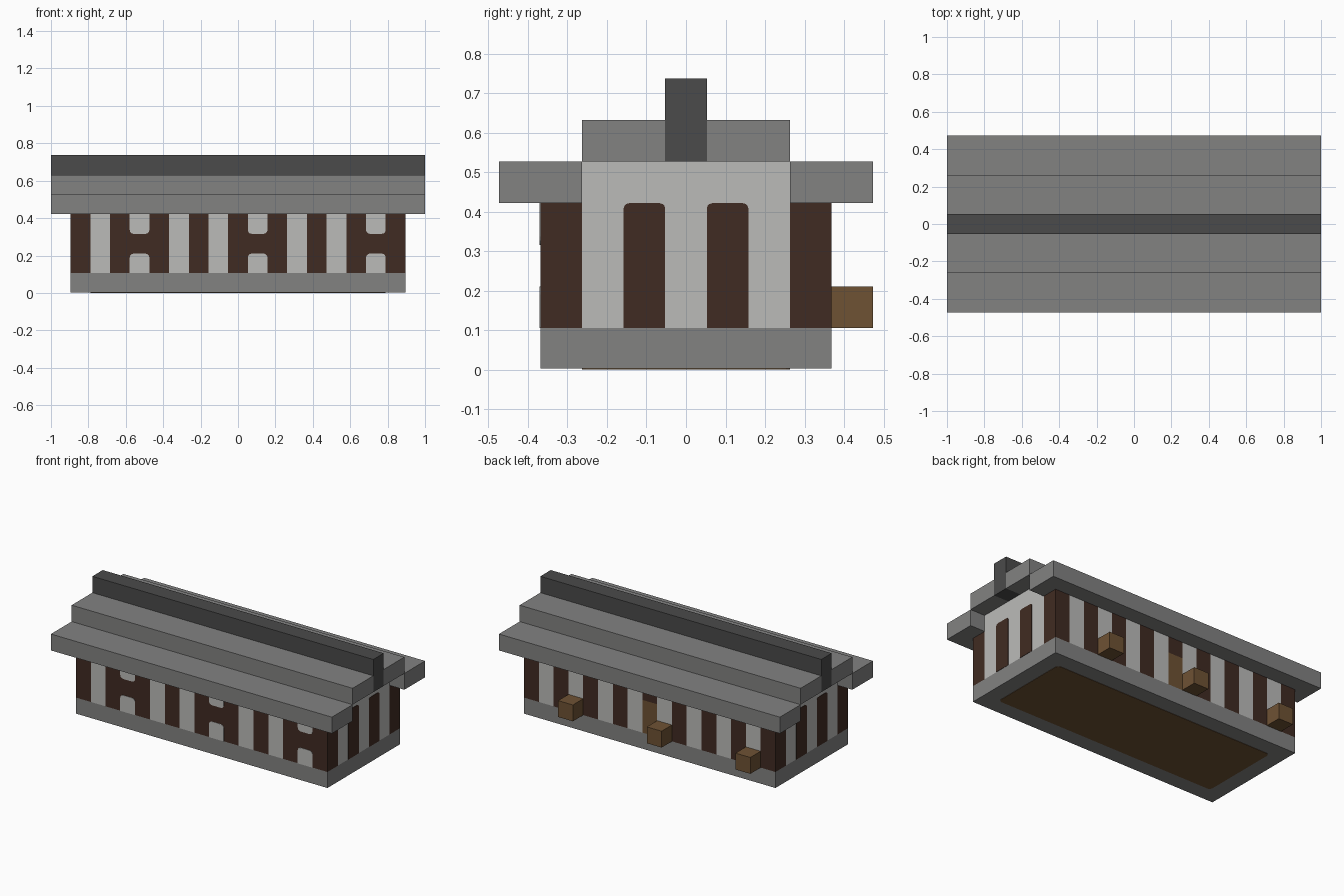
import bpy
import bmesh
from math import sin, cos, pi
from mathutils import Vector, Matrix

if "Cube" in bpy.data.objects:
    bpy.data.objects.remove(bpy.data.objects["Cube"], do_unlink=True)

U = 2 / 19        # side of one building block
PROUD = 0.02      # thickness of painted plates, in blocks


def material(name, rgb):
    mat = bpy.data.materials.new(name)
    mat.use_nodes = True
    mat.diffuse_color = (*rgb, 1)
    mat.node_tree.nodes["Principled BSDF"].inputs["Base Color"].default_value = (*rgb, 1)
    return mat


STONE = material("grey stone", (0.223, 0.223, 0.221))
SLATE = material("dark slate", (0.069, 0.069, 0.069))
PLASTER = material("pale plaster", (0.497, 0.497, 0.485))
TIMBER = material("dark timber", (0.051, 0.024, 0.016))
PLANK = material("plank wood", (0.156, 0.084, 0.034))


def finish(name, bm, mat):
    bmesh.ops.recalc_face_normals(bm, faces=bm.faces)
    bmesh.ops.scale(bm, vec=(U, U, U), verts=bm.verts)
    mesh = bpy.data.meshes.new(name)
    bm.to_mesh(mesh)
    bm.free()
    mesh.materials.append(mat)
    obj = bpy.data.objects.new(name, mesh)
    bpy.context.collection.objects.link(obj)
    return obj


def boxes(name, mat, spans):
    """One object of boxes, each given by its low and high corner in blocks."""
    bm = bmesh.new()
    for low, high in spans:
        low, high = Vector(low), Vector(high)
        place = Matrix.Translation((low + high) / 2) @ Matrix.Diagonal((*(high - low), 1))
        bmesh.ops.create_cube(bm, size=1, matrix=place)
    return finish(name, bm, mat)


def plate(name, mat, origin, right, up, size, rounded, radius):
    """Thin panel; rounded picks which of the (bottom, top) corners are rounded."""
    origin, right, up = Vector(origin), Vector(right), Vector(up)
    w, h = size
    corners = [(w, h, 0), (0, h, 1), (0, 0, 2), (w, 0, 3)]
    points = []
    for cx, cy, quarter in corners:
        r = radius if rounded[1 if cy else 0] else 0
        mx = cx - r if cx else r
        my = cy - r if cy else r
        for step in range(4 if r else 1):
            a = (quarter + step / 3) * pi / 2
            points.append((mx + r * cos(a), my + r * sin(a)))
    bm = bmesh.new()
    face = bm.faces.new([bm.verts.new(origin + right * x + up * y) for x, y in points])
    grown = bmesh.ops.extrude_face_region(bm, geom=[face])
    verts = [v for v in grown["geom"] if isinstance(v, bmesh.types.BMVert)]
    bmesh.ops.translate(bm, verts=verts, vec=right.cross(up) * PROUD)
    return finish(name, bm, mat)


# Stone foundation with a plank floor showing underneath
boxes("foundation", STONE, [((-8.5, -3.5, PROUD), (8.5, 3.5, 1))])
plate("floor_underside", PLANK, (-7.5, 2.5, PROUD), (1, 0, 0), (0, -1, 0),
      (15, 5), (True, True), 0.2)

# Long walls: alternating timber posts and plaster infill
windows = (3, 9, 15)
door = 8
posts, infill = [], []
for side in (-1, 1):
    y0, y1 = sorted((side * 2.5, side * 3.5))
    for i in range(17):
        x = i - 8.5
        is_post = i % 2 == 0 or (side < 0 and i in windows)
        bottom = 3 if side > 0 and i == door else 1
        (posts if is_post else infill).append(((x, y0, bottom), (x + 1, y1, 4)))
boxes("timber_posts", TIMBER, posts)
boxes("plaster_infill", PLASTER, infill)

# Window openings in front: pale panes above and below a timber rail
for n, i in enumerate(windows):
    for part, z, rounded in (("lower", 1, (False, True)), ("upper", 3, (True, False))):
        plate(f"window_{part}_{n + 1}", PLASTER, (i - 8.5, -3.5, z),
              (1, 0, 0), (0, 0, 1), (1, 1), rounded, 0.2)

# Door at the back, in the middle
boxes("door", PLANK, [((-0.5, 2.5, 1), (0.5, 3.5, 3))])

# Gable ends with round-topped timber posts
for label, side in (("left", 1), ("right", -1)):
    x0, x1 = sorted((side * 7.5, side * 8.5))
    boxes(f"gable_{label}", PLASTER, [((x0, -2.5, 1), (x1, 2.5, 5))])
    for n, y in enumerate((-1, 1)):
        plate(f"gable_post_{label}_{n + 1}", TIMBER, (side * 8.5, y - side * 0.5, 1),
              (0, side, 0), (0, 0, 1), (1, 3), (False, True), 0.13)

# Wooden crates behind the house
for n, x in enumerate((-7, -1, 5)):
    boxes(f"crate_{n + 1}", PLANK, [((x - 0.5, 3.5, 1), (x + 0.5, 4.5, 2))])

# Stepped roof: eaves, upper steps and dark ridge
for label, side in (("front", -1), ("back", 1)):
    for part, inner, outer, z in (("eave", 2.5, 4.5, 4), ("roof_step", 0.5, 2.5, 5)):
        y0, y1 = sorted((side * inner, side * outer))
        boxes(f"{part}_{label}", STONE, [((-9.5, y0, z), (9.5, y1, z + 1))])
boxes("ridge", SLATE, [((-9.5, -0.5, 5), (9.5, 0.5, 7))])
